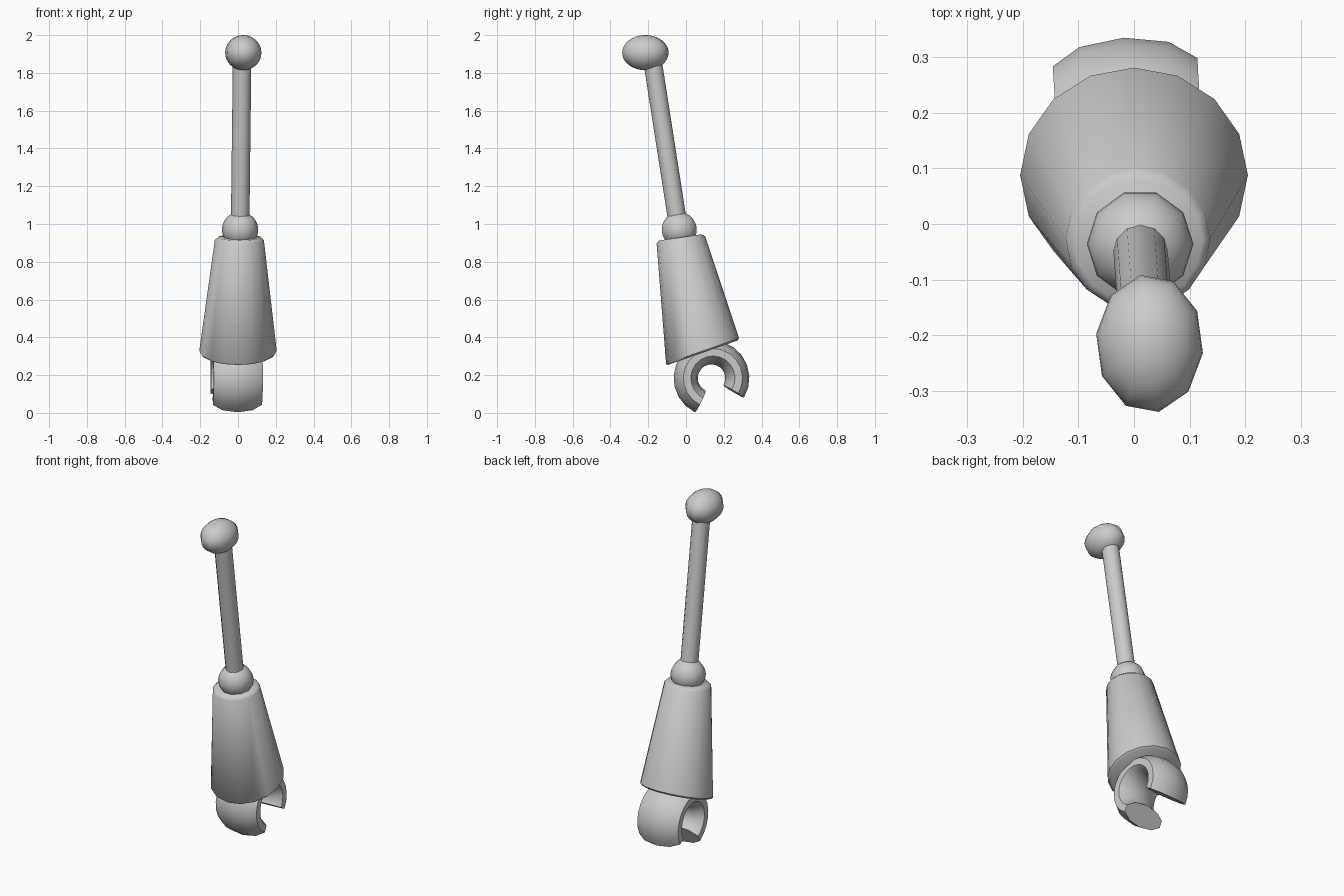
import bpy, bmesh
from math import sin, cos, pi, radians
from mathutils import Vector

if "Cube" in bpy.data.objects:
    bpy.data.objects.remove(bpy.data.objects["Cube"])


def finish(bm, name):
    bmesh.ops.recalc_face_normals(bm, faces=bm.faces[:])
    mesh = bpy.data.meshes.new(name)
    bm.to_mesh(mesh)
    bm.free()
    obj = bpy.data.objects.new(name, mesh)
    bpy.context.collection.objects.link(obj)
    bpy.ops.object.select_all(action='DESELECT')
    obj.select_set(True)
    bpy.context.view_layer.objects.active = obj
    bpy.ops.object.shade_smooth_by_angle(angle=radians(50))
    return obj


def loft(name, rings, sides, phase):
    """Skin capped elliptical rings given as (centre, u axis, v axis)."""
    bm = bmesh.new()
    loops = []
    for c, u, v in rings:
        angles = [2 * pi * i / sides + phase for i in range(sides)]
        loops.append([bm.verts.new(c + u * cos(a) + v * sin(a)) for a in angles])
    for a, b in zip(loops, loops[1:]):
        for i in range(sides):
            j = (i + 1) % sides
            bm.faces.new((a[i], a[j], b[j], b[i]))
    bm.faces.new(loops[0])
    bm.faces.new(loops[-1])
    return finish(bm, name)


def ball(name, centre, radii, turn):
    bm = bmesh.new()
    bmesh.ops.create_uvsphere(bm, u_segments=10, v_segments=16, radius=1)
    for v in bm.verts:
        x, y, z = v.co
        x, y = x * cos(turn) - y * sin(turn), x * sin(turn) + y * cos(turn)
        v.co = Vector((x * radii[0], y * radii[1], z * radii[2])) + Vector(centre)
    return finish(bm, name)


def tilted(x, y, z, r, degrees):
    t = radians(degrees)
    return Vector((x, y, z)), Vector((r, 0, 0)), Vector((0, r * cos(t), r * sin(t)))


# Shoulder and elbow joints
ball("shoulder_joint", (0.028, -0.215, 1.907), (0.097, 0.125, 0.093), radians(10))
ball("elbow_joint", (0.011, -0.036, 0.97), (0.096, 0.097, 0.094), radians(18))

# Thin upper arm rod
loft("upper_arm", [tilted(0.011, -0.038, 0.97, 0.049, 8.5),
                   tilted(0.022, -0.183, 1.9, 0.049, 8.5)], 12, 0)

# Flared forearm with softened rims
loft("forearm", [tilted(0, 0.087, 0.318, 0.195, 19.3),
                 tilted(0, 0.088, 0.328, 0.205, 19.3),
                 tilted(0.007, -0.027, 0.915, 0.130, 8.3),
                 tilted(0.008, -0.030, 0.929, 0.115, 8.3)], 16, 0)

# C-shaped gripping hand: elliptical section swept along an arc, slightly yawed
yaw = radians(3.3)
side = Vector((cos(yaw), sin(yaw), 0))
rings = []
for i in range(17):
    a = radians(-31 + 275 * i / 16)
    out = Vector((-sin(yaw) * cos(a), cos(yaw) * cos(a), sin(a)))
    centre = Vector((-0.007, 0.135, 0.184)) + out * 0.137
    rings.append((centre, side * 0.137, out * 0.064))
loft("hand", rings, 10, radians(18))
